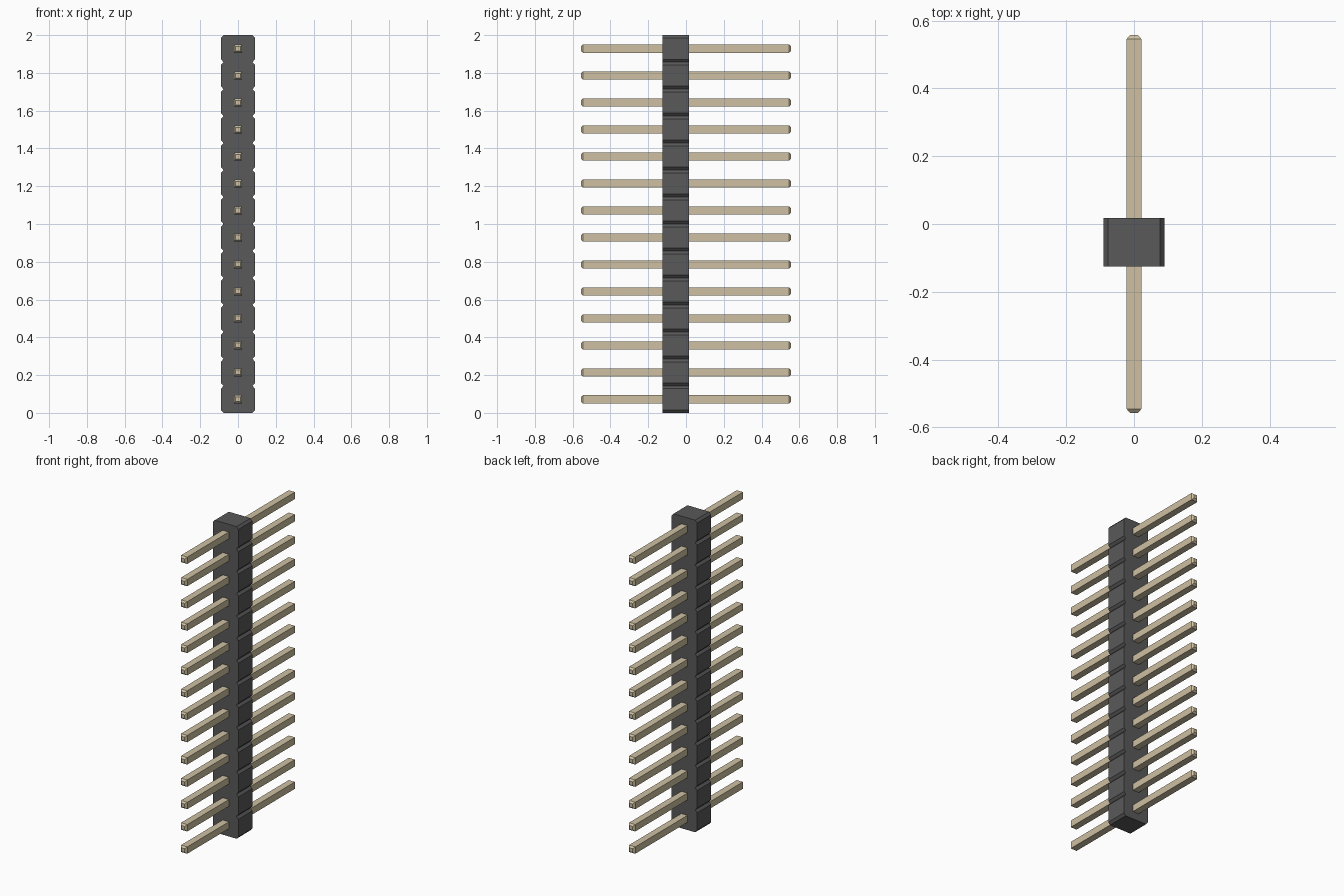
import bpy, bmesh

if "Cube" in bpy.data.objects:
    bpy.data.objects.remove(bpy.data.objects["Cube"])

COUNT = 14
PITCH = 2 / COUNT
HALF_W, CHAMFER_X, CHAMFER_Z = 0.09, 0.013, 0.015
Y_FRONT, Y_BACK = -0.125, 0.017
PIN_R, TIP_R, PIN_END, TAPER = 0.022, 0.012, 0.557, 0.012


def material(name, color):
    mat = bpy.data.materials.new(name)
    mat.diffuse_color = (*color, 1)
    mat.use_nodes = True
    mat.node_tree.nodes["Principled BSDF"].inputs["Base Color"].default_value = mat.diffuse_color
    return mat


def finish(name, bm, mat):
    bmesh.ops.recalc_face_normals(bm, faces=bm.faces)
    mesh = bpy.data.meshes.new(name)
    bm.to_mesh(mesh)
    bm.free()
    mesh.materials.append(mat)
    obj = bpy.data.objects.new(name, mesh)
    bpy.context.collection.objects.link(obj)
    return obj


plastic = material("dark_plastic", (0.1, 0.1, 0.1))
metal = material("pale_gold", (0.62, 0.53, 0.36))

# Housing: notched outline in the front plane, extruded backwards
inner = HALF_W - CHAMFER_X
right = []
for i in range(COUNT):
    z0, z1 = i * PITCH, (i + 1) * PITCH
    right += [(inner, z0), (HALF_W, z0 + CHAMFER_Z), (HALF_W, z1 - CHAMFER_Z)]
right.append((inner, 2))
outline = right + [(-x, z) for x, z in reversed(right)]

bm = bmesh.new()
face = bm.faces.new([bm.verts.new((x, Y_FRONT, z)) for x, z in outline])
ext = bmesh.ops.extrude_face_region(bm, geom=[face], use_keep_orig=True)
moved = [v for v in ext["geom"] if isinstance(v, bmesh.types.BMVert)]
bmesh.ops.translate(bm, verts=moved, vec=(0, Y_BACK - Y_FRONT, 0))
finish("housing", bm, plastic)

# Pin: square bar with both tips tapered
bm = bmesh.new()
sections = [(-PIN_END, TIP_R), (-PIN_END + TAPER, PIN_R),
            (PIN_END - TAPER, PIN_R), (PIN_END, TIP_R)]
rings = [[bm.verts.new((sx * r, y, sz * r))
          for sx, sz in ((-1, -1), (1, -1), (1, 1), (-1, 1))]
         for y, r in sections]
for a, b in zip(rings, rings[1:]):
    for k in range(4):
        n = (k + 1) % 4
        bm.faces.new((a[k], a[n], b[n], b[k]))
bm.faces.new(rings[0])
bm.faces.new(rings[-1])
pin = finish("pin_01", bm, metal)
pin.location.z = PITCH / 2

# Row of pins, one per housing segment
for i in range(1, COUNT):
    copy = bpy.data.objects.new(f"pin_{i + 1:02d}", pin.data)
    copy.location.z = (i + 0.5) * PITCH
    bpy.context.collection.objects.link(copy)
